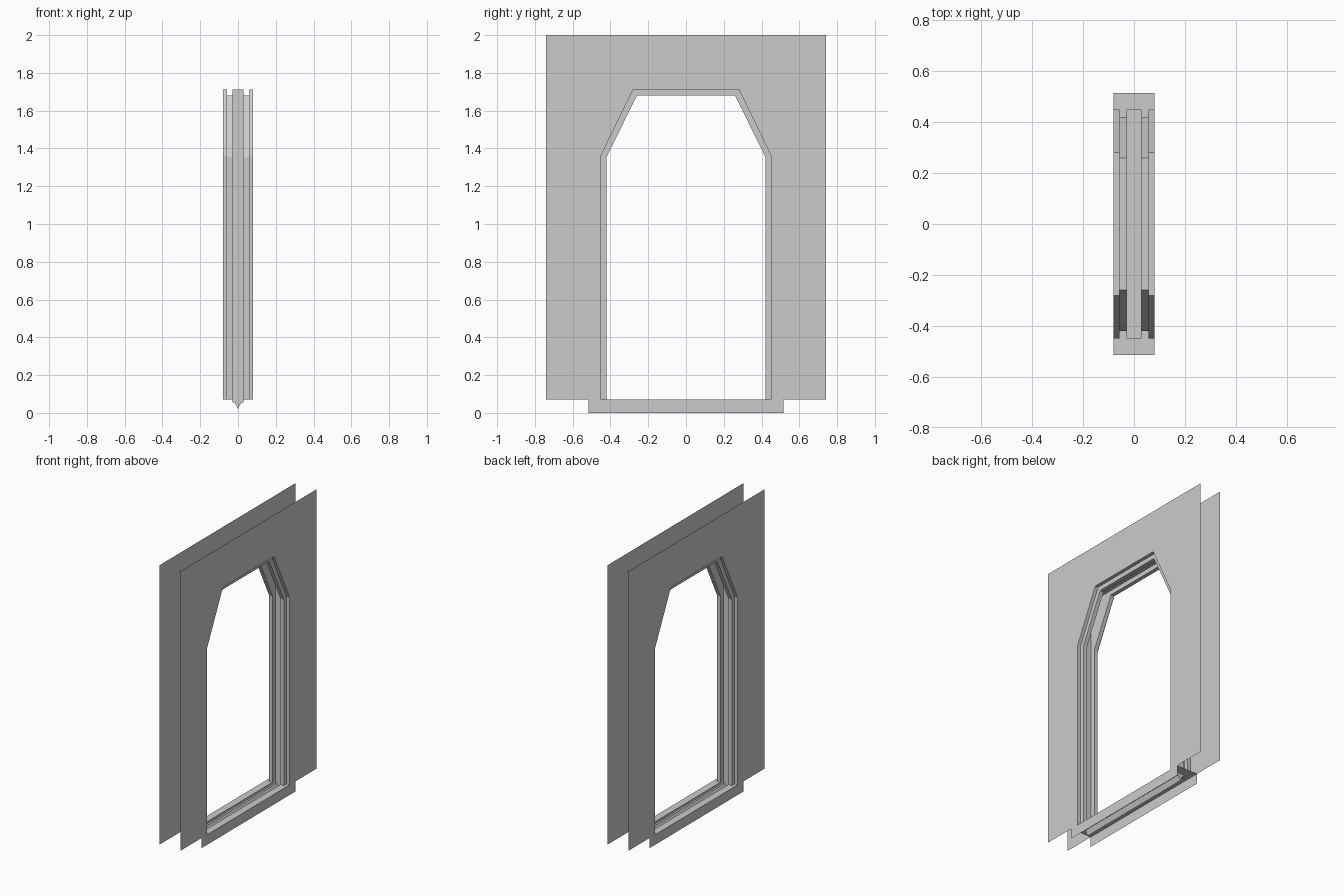
import bpy

if "Cube" in bpy.data.objects:
    bpy.data.objects.remove(bpy.data.objects["Cube"])

X_WALL, X_STEP, X_SLOT = 0.08, 0.057, 0.03
Z0 = 0.07           # floor level of the opening
SILL = 0.515        # half length of sill
HALF = 0.45         # half width of opening


def make(name, faces):
    """Mesh from polygons of 3D points, mirrored across x."""
    verts, idx, polys = [], {}, []
    for f in faces:
        poly = []
        for p in f:
            k = tuple(round(c, 5) for c in p)
            if k not in idx:
                idx[k] = len(verts)
                verts.append(k)
            poly.append(idx[k])
        polys.append(poly)
    me = bpy.data.meshes.new(name)
    me.from_pydata(verts, [], polys)
    ob = bpy.data.objects.new(name, me)
    bpy.context.collection.objects.link(ob)
    m = ob.modifiers.new("mirror", 'MIRROR')
    m.use_axis = (True, False, False)
    m.merge_threshold = 0.0005
    return ob


def path(half):
    """Symmetric opening outline from its left half."""
    return half + [(-y, z) for y, z in reversed(half)]


def at(x, pts):
    return [(x, y, z) for y, z in pts]


def strip(pts, x0, x1):
    """Faces along a path, facing into the opening."""
    return [[(x0, *a), (x0, *b), (x1, *b), (x1, *a)]
            for a, b in zip(pts, pts[1:])]


def ring(pts_in, pts_out, x):
    """Flat band between two open outlines, facing +x."""
    return [[(x, *a), (x, *b), (x, *d), (x, *c)]
            for a, b, c, d in zip(pts_in, pts_in[1:], pts_out, pts_out[1:])]


outer = path([(-HALF, Z0), (-HALF, 1.362), (-0.28, 1.712)])
inner = path([(-0.42, Z0), (-0.42, 1.355), (-0.26, 1.68)])
slot = path([(-HALF, Z0), (-HALF, 1.712)])

# Wall sheets on both sides, cut around the doorway
wall = [(0.74, Z0), (0.74, 2.0), (-0.74, 2.0), (-0.74, Z0)]
make("wall_sheet", [at(X_WALL, wall + outer)])

# Stepped door frame: outer reveal, step, inner reveal
make("door_frame", strip(outer, X_STEP, X_WALL)
     + ring(inner, outer, X_STEP)
     + strip(inner, X_SLOT, X_STEP))

# Rectangular door slot behind the frame
make("door_slot", [at(X_SLOT, slot + inner[::-1])] + strip(slot, 0, X_SLOT))

# Sill: side plate and top, open underneath and at the ends
sill = [[(X_WALL, -SILL, 0), (X_WALL, SILL, 0), (X_WALL, SILL, Z0), (X_WALL, -SILL, Z0)]]
sill.append([(X_SLOT, -HALF, Z0), (0, -HALF, Z0), (0, -SILL, Z0), (X_WALL, -SILL, Z0),
             (X_WALL, SILL, Z0), (0, SILL, Z0), (0, HALF, Z0), (X_SLOT, HALF, Z0)])
make("sill", sill)

# Groove in the sill with a V-shaped bottom and closed ends
prof = [(0, 0.02), (0.017, 0.055), (X_SLOT, 0.055), (X_SLOT, Z0)]
groove = [[(a[0], -HALF, a[1]), (b[0], -HALF, b[1]), (b[0], HALF, b[1]), (a[0], HALF, a[1])]
          for a, b in zip(prof, prof[1:])]
cap = prof + [(0, Z0)]
groove.append([(x, HALF, z) for x, z in cap])
groove.append([(x, -HALF, z) for x, z in reversed(cap)])
make("sill_groove", groove)
